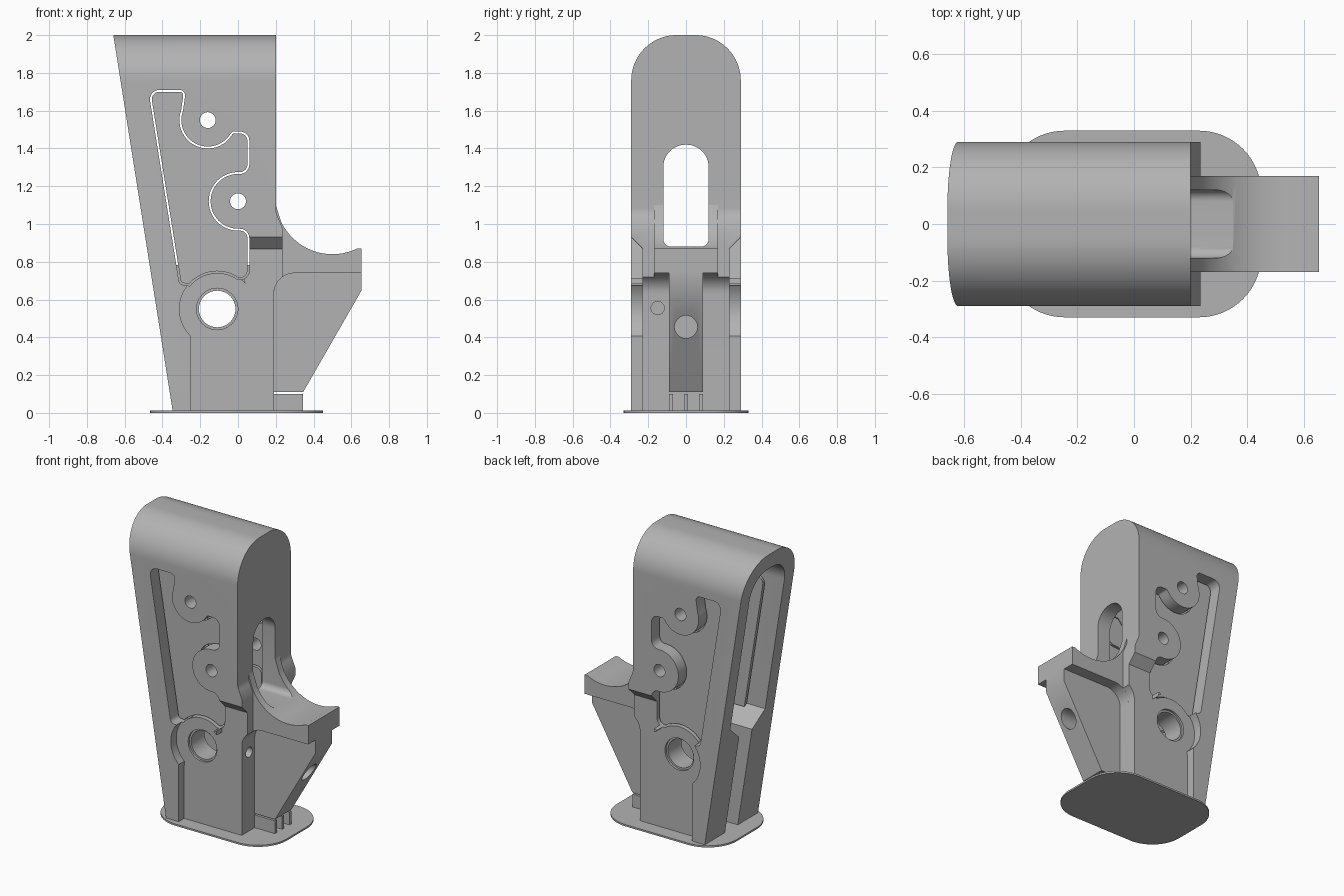
import bpy, bmesh, math
from mathutils import Vector

if "Cube" in bpy.data.objects:
    bpy.data.objects.remove(bpy.data.objects["Cube"], do_unlink=True)

grey = bpy.data.materials.new("plain grey")
grey.use_nodes = True
grey.diffuse_color = (0.45, 0.45, 0.45, 1)
grey.node_tree.nodes["Principled BSDF"].inputs["Base Color"].default_value = (0.45, 0.45, 0.45, 1)


def arc(cx, cy, r, start, end, n=24):
    return [(cx + r * math.cos(math.radians(start + (end - start) * i / n)),
             cy + r * math.sin(math.radians(start + (end - start) * i / n))) for i in range(n + 1)]


def rounded(corners, n=8):
    """Outline from (u, v, radius) corners; corners without a radius stay sharp."""
    out = []
    for i, c in enumerate(corners):
        p = Vector(c[:2])
        r = c[2] if len(c) > 2 else 0
        if not r:
            out.append(tuple(p))
            continue
        a = (Vector(corners[i - 1][:2]) - p).normalized()
        b = (Vector(corners[(i + 1) % len(corners)][:2]) - p).normalized()
        half = a.angle(b) / 2
        centre = p + (a + b).normalized() * (r / math.sin(half))
        v0 = p + a * (r / math.tan(half)) - centre
        v1 = p + b * (r / math.tan(half)) - centre
        total = v0.angle(v1)
        for k in range(n + 1):
            t = k / n
            v = (v0 * math.sin((1 - t) * total) + v1 * math.sin(t * total)) / math.sin(total)
            out.append(tuple(centre + v))
    return out


def inset(pts, d):
    """Shrink a clockwise outline by a uniform margin."""
    out = []
    for i, c in enumerate(pts):
        p, a, b = Vector(c), Vector(pts[i - 1]), Vector(pts[(i + 1) % len(pts)])
        e, f = (p - a).normalized(), (b - p).normalized()
        n1, n2 = Vector((e.y, -e.x)), Vector((f.y, -f.x))
        n = (n1 + n2).normalized()
        out.append(tuple(p + n * (d / n.dot(n1))))
    return out


def prism(name, pts, axis, lo, hi):
    """Extrude a 2D outline along an axis."""
    place = {"x": lambda u, v, w: (w, u, v),
             "y": lambda u, v, w: (u, w, v),
             "z": lambda u, v, w: (u, v, w)}[axis]
    bm = bmesh.new()
    base = [bm.verts.new(place(u, v, lo)) for u, v in pts]
    top = [bm.verts.new(place(u, v, hi)) for u, v in pts]
    bm.faces.new(base)
    bm.faces.new(top)
    for i in range(len(pts)):
        j = (i + 1) % len(pts)
        bm.faces.new((base[i], base[j], top[j], top[i]))
    bmesh.ops.recalc_face_normals(bm, faces=bm.faces)
    mesh = bpy.data.meshes.new(name)
    bm.to_mesh(mesh)
    bm.free()
    ob = bpy.data.objects.new(name, mesh)
    bpy.context.collection.objects.link(ob)
    mesh.materials.append(grey)
    return ob


def side_prism(pts, s, lo, hi):
    return prism("cutter", pts, "y", min(s * lo, s * hi), max(s * lo, s * hi))


def carve(ob, cutter, operation="DIFFERENCE"):
    mod = ob.modifiers.new("carve", "BOOLEAN")
    mod.operation, mod.object, mod.solver = operation, cutter, "EXACT"
    bpy.context.view_layer.objects.active = ob
    bpy.ops.object.modifier_apply(modifier=mod.name)
    bpy.data.objects.remove(cutter, do_unlink=True)


# Body: an arched section trimmed to the leaning side profile
body = prism("body", rounded([(-.29, -.2), (.29, -.2), (.29, 2, .24), (-.29, 2, .24)], 20), "x", -.9, .5)
flare = [(.19, .005)] + arc(.3, .63, .11, 180, 126, 8) + [(.235, .98)] + \
        rounded([(.235, .99), (.2, 1.06, .1), (.2, 1.13)])[1:]
profile = [(-.345, .005)] + flare + [(.2, 2), (-.66, 2)]
carve(body, prism("cutter", profile, "y", -.5, .5), "INTERSECT")

# Hollow, open to the leaning face and narrower below
hollow = [(-.07, -.1), (.07, -.1), (.07, .7), (.19, .8), (.19, 1.89, .16), (-.19, 1.89, .16), (-.19, .8), (-.07, .7)]
carve(body, prism("cutter", rounded(hollow, 14), "x", -.95, .1))

# Lower side recesses, sloped shoulders, pockets and the hole rims
recess = [(-.25, -.1), (.4, -.1), (.4, .87), (.03, .87)] + arc(-.11, .55, .2, 42, 226)
pocket = rounded([(-.475, 1.71, .05), (-.275, 1.71, .03)] + arc(-.16, 1.55, .14, 160, 320)
                 + [(-.03, 1.49, .02), (.06, 1.49, .05), (.06, 1.265, .05)]
                 + arc(0, 1.12, .145, 90, 270)
                 + [(.06, .975, .05), (.06, .7, .05)] + arc(-.11, .55, .19, 55, 140)
                 + [(-.31, .68, .03)])
for s in (-1, 1):
    carve(body, side_prism(recess, s, .23, .5))
    carve(body, prism("cutter", [(s * .229, .869), (s * .3, .94), (s * .3, .86)], "x", .03, .4))
    carve(body, side_prism(pocket, s, .17, .5))
    carve(body, side_prism(arc(-.11, .55, .11, 0, 345, 23), s, .215, .5))

# Cross holes and the small screw hole
for x, z, r in ((-.11, .55, .097), (-.16, 1.55, .042), (0, 1.12, .042)):
    carve(body, prism("cutter", arc(x, z, r, 0, 348.75, 31), "y", -.6, .6))
carve(body, prism("cutter", arc(-.15, .555, .035, 0, 345, 23), "x", .08, .4))

# Curved shelf with a rounded underside fillet
shelf_top = [(.65, .87)] + arc(.5, 1.14, .3, 296, 205, 24) + [(.2, 1.1), (.15, 1.1)]
shelf = prism("shelf", [(.15, .63)] + arc(.3, .63, .11, 180, 90, 12) + [(.655, .74)] + [(.655, .87)]
              + shelf_top[1:], "y", -.17, .17)

# Window through the wall and into the shelf
window = rounded([(-.12, .88, .04), (.12, .88, .04), (.12, 1.42, .118), (-.12, 1.42, .118)], 12)
for part in (body, shelf):
    carve(part, prism("cutter", window, "x", .05, .35))

# Brace under the shelf, with a bolt hole in its slope
brace = prism("brace", [(.15, .11), (.345, .11), (.655, .65), (.655, .76), (.15, .76)], "y", -.09, .09)
carve(brace, prism("cutter", arc(0, .455, .06, 0, 348.75, 31), "x", .27, .8))

# Plates set in the pockets with a narrow gap around them
plates = [side_prism(inset(pocket, .01), s, .185, .215) for s in (-1, 1)]
for plate, name in zip(plates, ("front_panel", "back_panel")):
    plate.name = name

# Thin support fins and the base sheet
fins = [prism("support_fin", [(.185, .005), (.345, .005), (.345, .1), (.185, .1)], "y", y - .011, y + .011)
        for y in (-.079, 0, .079)]
base = prism("base_sheet", rounded([(-.465, -.33, .22), (.45, -.33, .22), (.45, .33, .22), (-.465, .33, .22)], 16),
             "z", 0, .012)

for ob in [body, shelf, brace, base] + plates + fins:
    bpy.ops.object.select_all(action="DESELECT")
    ob.select_set(True)
    bpy.context.view_layer.objects.active = ob
    bpy.ops.object.shade_smooth_by_angle(angle=math.radians(30))
